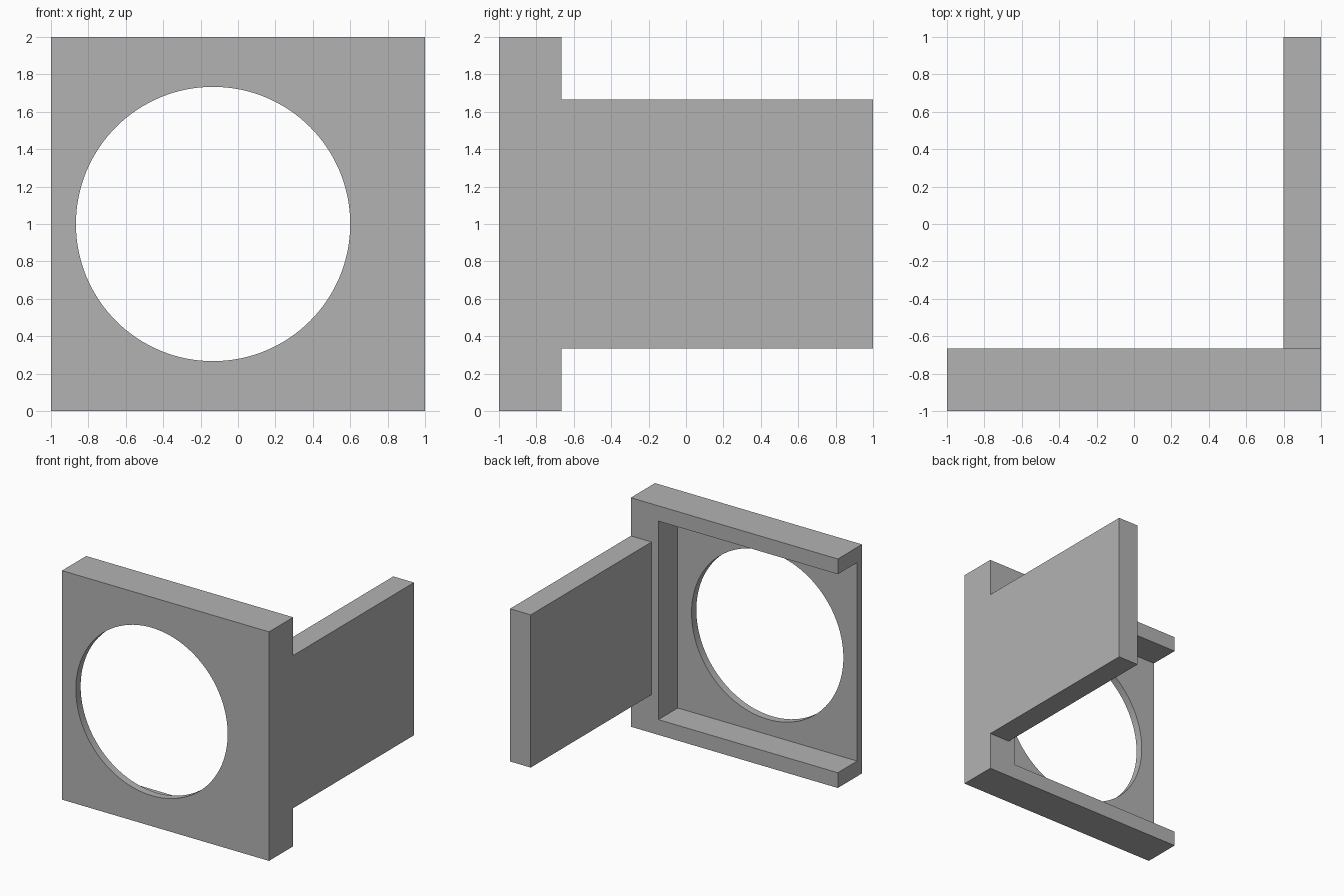
import bpy
import math

default = bpy.data.objects.get("Cube")
if default:
    bpy.data.objects.remove(default, do_unlink=True)

# Single plain grey
grey = bpy.data.materials.new("plain_grey")
grey.use_nodes = True
colour = (0.45, 0.45, 0.45, 1)
grey.diffuse_color = colour
grey.node_tree.nodes["Principled BSDF"].inputs["Base Color"].default_value = colour


def box(name, low, high):
    """Box between two opposite corners."""
    centre = [(a + b) / 2 for a, b in zip(low, high)]
    bpy.ops.mesh.primitive_cube_add(size=1, location=centre)
    ob = bpy.context.object
    ob.name = name
    ob.scale = [b - a for a, b in zip(low, high)]
    bpy.ops.object.transform_apply(location=False, rotation=False, scale=True)
    ob.data.materials.append(grey)
    return ob


def cut(target, cutter):
    """Subtract the cutter, then discard it."""
    cutter.hide_render = True
    mod = target.modifiers.new("cut", 'BOOLEAN')
    mod.operation = 'DIFFERENCE'
    mod.solver = 'EXACT'
    mod.object = cutter
    bpy.ops.object.select_all(action='DESELECT')
    target.select_set(True)
    bpy.context.view_layer.objects.active = target
    bpy.ops.object.modifier_apply(modifier=mod.name)
    bpy.data.objects.remove(cutter, do_unlink=True)


unit = 1 / 15
back = -10 * unit        # rear plane of the holder
rail = 2 * unit          # rail thickness
wall = unit              # front wall thickness
slot_end = 11 * unit     # closed end of the slot

# Square holder
holder = box("holder", (-1, -1, 0), (1, back, 2))

# Slot, open at the rear and on one side
cut(holder, box("slot_cutter", (-1.5, -1 + wall, rail), (slot_end, back + 0.5, 2 - rail)))

# Round opening through the front wall
bpy.ops.mesh.primitive_cylinder_add(vertices=128, radius=11 * unit, depth=1,
                                    location=(-rail, -1, 1),
                                    rotation=(math.pi / 2, 0, 0))
opening = bpy.context.object
opening.name = "opening_cutter"
opening.data.materials.append(grey)
cut(holder, opening)
bpy.ops.object.shade_smooth_by_angle(angle=math.radians(30))

# Mounting arm behind the closed side
box("mounting_arm", (0.8, back, 5 * unit), (1, 1, 2 - 5 * unit))
